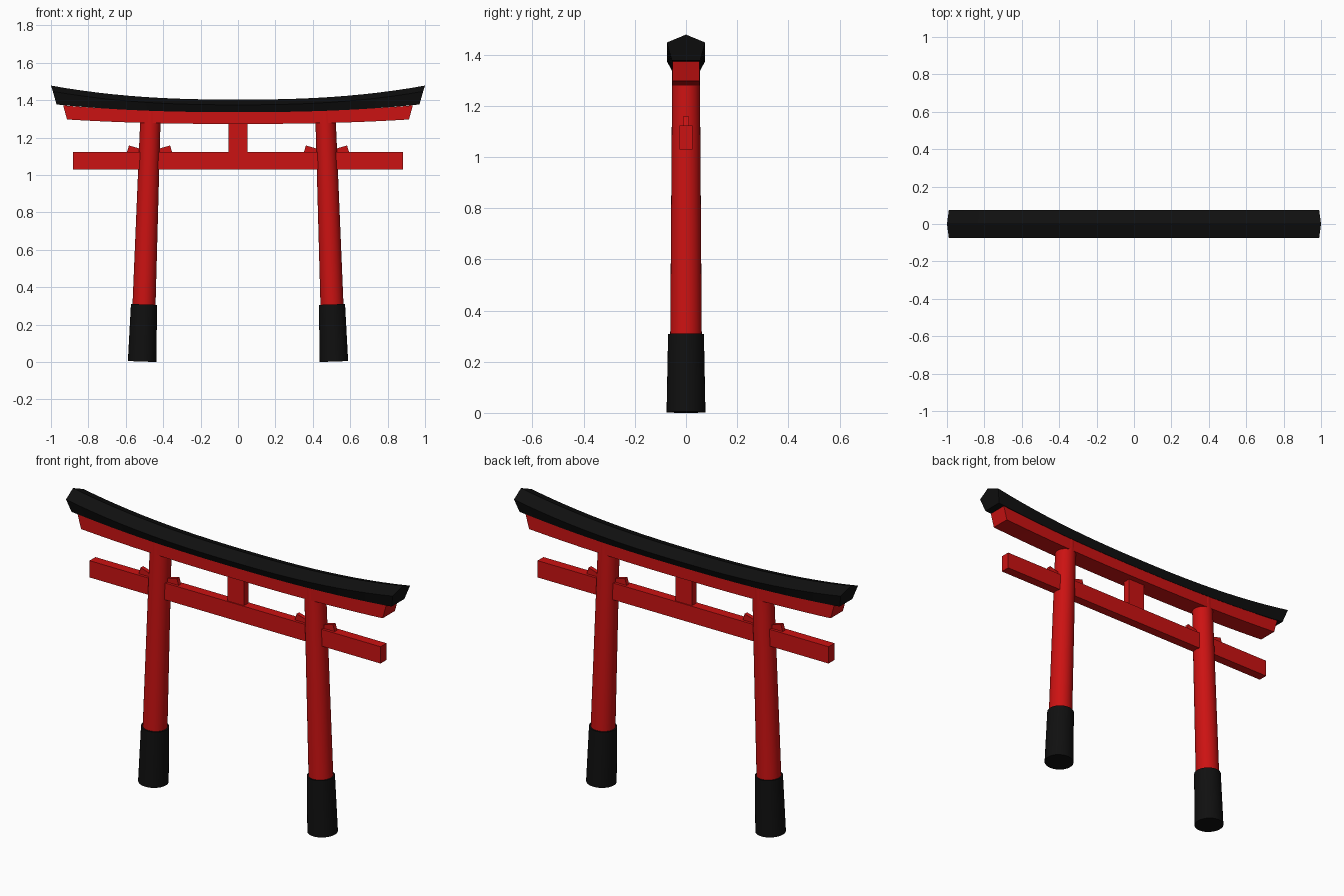
import bpy, bmesh, math
from mathutils import Vector

if "Cube" in bpy.data.objects:
    bpy.data.objects.remove(bpy.data.objects["Cube"])


def material(name, color):
    m = bpy.data.materials.new(name)
    m.diffuse_color = color
    m.use_nodes = True
    m.node_tree.nodes["Principled BSDF"].inputs["Base Color"].default_value = m.diffuse_color
    return m


RED = material("red_paint", (0.6, 0.006, 0.006, 1))
BLACK = material("black_paint", (0.005, 0.005, 0.005, 1))


def finish(name, bm, mat, smooth=False):
    bmesh.ops.recalc_face_normals(bm, faces=bm.faces)
    me = bpy.data.meshes.new(name)
    bm.to_mesh(me)
    bm.free()
    me.materials.append(mat)
    ob = bpy.data.objects.new(name, me)
    bpy.context.collection.objects.link(ob)
    if smooth:
        bpy.ops.object.select_all(action='DESELECT')
        ob.select_set(True)
        bpy.context.view_layer.objects.active = ob
        bpy.ops.object.shade_smooth_by_angle(angle=math.radians(35))
    return ob


def loft(name, rings, mat, smooth=False):
    """Skin a list of closed rings and cap both ends."""
    bm = bmesh.new()
    vs = [[bm.verts.new(p) for p in r] for r in rings]
    n = len(rings[0])
    for a, b in zip(vs, vs[1:]):
        for i in range(n):
            j = (i + 1) % n
            bm.faces.new((a[i], a[j], b[j], b[i]))
    bm.faces.new(vs[0])
    bm.faces.new(vs[-1])
    return finish(name, bm, mat, smooth)


def box(name, hx, hy, z0, z1, mat):
    rect = [(-hx, -hy), (hx, -hy), (hx, hy), (-hx, hy)]
    return loft(name, [[(x, y, z) for x, y in rect] for z in (z0, z1)], mat)


def beam(name, section, mat, steps=24):
    """Curved beam; section points are (y, end x, middle z, end z)."""
    rings = []
    for k in range(steps + 1):
        t = 2 * k / steps - 1
        rings.append([(t * ex, y, zm + (ze - zm) * abs(t) ** 2.4)
                      for y, ex, zm, ze in section])
    return loft(name, rings, mat)


def post_x(z):
    return 0.513 - 0.0345 * z


def post(name, side, z0, z1, r0, r1, mat, sides=32):
    """Tapered cylinder leaning inwards, capped square to its axis."""
    axis = Vector((-0.0345 * side, 0, 1)).normalized()
    u = Vector((axis.z, 0, -axis.x))
    rings = []
    for z, r in ((z0, r0), (z1, r1)):
        c = Vector((side * post_x(z), 0, z))
        rings.append([c + u * r * math.cos(a) + Vector((0, r * math.sin(a), 0))
                      for a in (2 * math.pi * i / sides for i in range(sides))])
    return loft(name, rings, mat, True)


# Black roof beam and red beam beneath it
beam("top_beam", [(0, 1.0, 1.403, 1.478), (0.075, 0.99, 1.375, 1.447),
                  (0.055, 0.97, 1.336, 1.377), (-0.055, 0.97, 1.336, 1.377),
                  (-0.075, 0.99, 1.375, 1.447)], BLACK)
beam("under_beam", [(0.053, 0.935, 1.338, 1.372), (0.053, 0.914, 1.273, 1.297),
                    (-0.053, 0.914, 1.273, 1.297), (-0.053, 0.935, 1.338, 1.372)], RED)

# Straight tie beam and central strut
box("tie_beam", 0.882, 0.0255, 1.03, 1.122, RED)
box("center_strut", 0.05, 0.02, 1.11, 1.29, RED)

# Posts, black foot sleeves and wedges on both sides
wedge = [(0.110, 1.158), (0.122, 1.118), (0.03, 1.09), (0.02, 1.132)]
for side, label in ((-1, "left"), (1, "right")):
    post(label + "_post", side, 0.05, 1.345, 0.0635, 0.054, RED)
    post(label + "_foot_sleeve", side, 0.0026, 0.308, 0.076, 0.070, BLACK)
    for d, where in ((-1, "inner"), (1, "outer")):
        loft(f"{label}_{where}_wedge",
             [[(side * (0.473 + d * x), y, z) for x, z in wedge]
              for y in (-0.011, 0.011)], RED)
